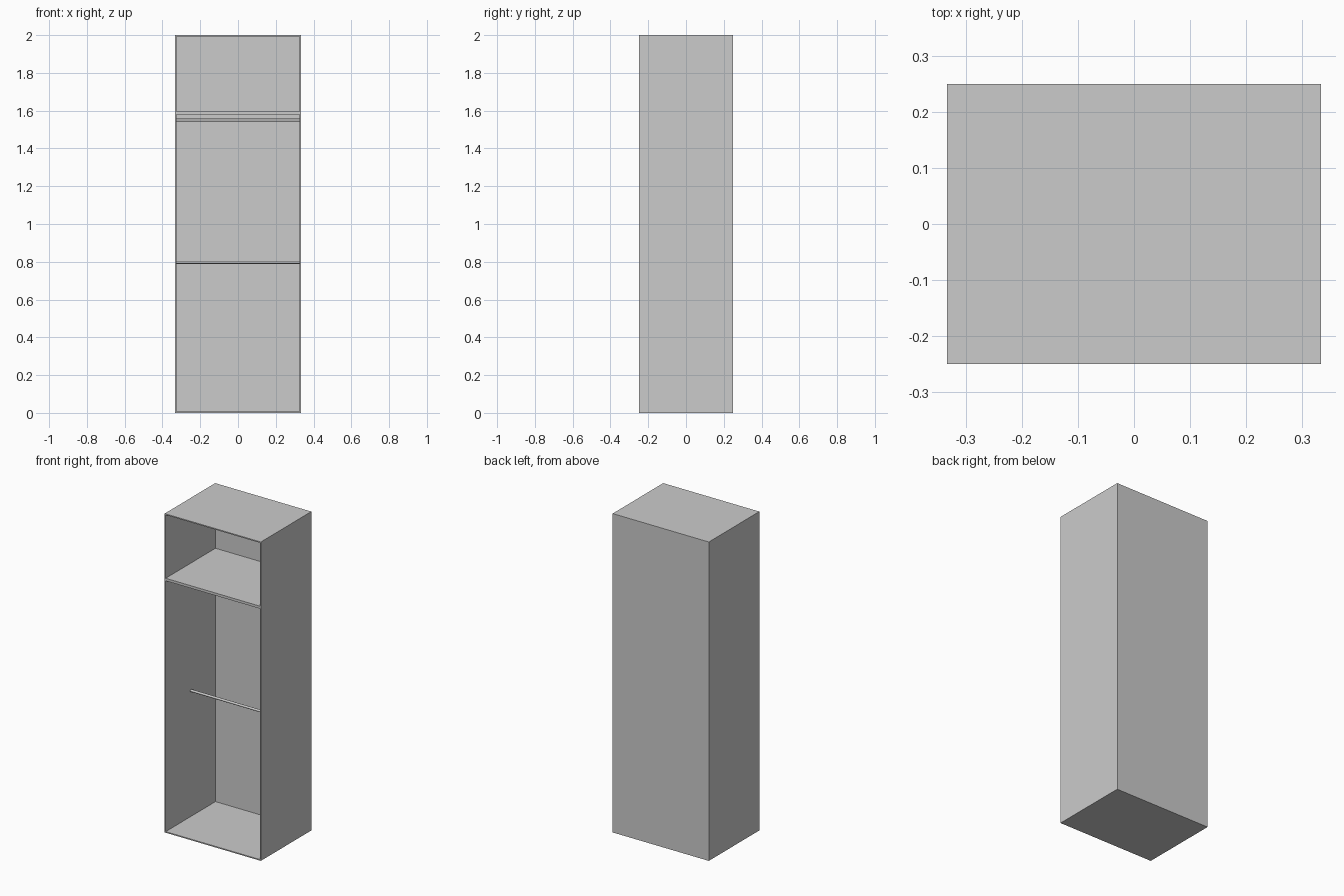
import bpy
import math

if "Cube" in bpy.data.objects:
    bpy.data.objects.remove(bpy.data.objects["Cube"])

W, D, H = 0.667, 0.5, 2.0   # overall size
T = 0.007                   # panel thickness


def box(name, x0, x1, y0, y1, z0, z1):
    bpy.ops.mesh.primitive_cube_add(
        size=1, location=((x0 + x1) / 2, (y0 + y1) / 2, (z0 + z1) / 2))
    ob = bpy.context.object
    ob.name = name
    ob.scale = (x1 - x0, y1 - y0, z1 - z0)
    bpy.ops.object.transform_apply(location=False, rotation=False, scale=True)
    return ob


def rod(name, z, radius):
    bpy.ops.mesh.primitive_cylinder_add(
        vertices=24, radius=radius, depth=W - 2 * T,
        location=(0, 0, z), rotation=(0, math.pi / 2, 0))
    bpy.context.object.name = name
    bpy.ops.object.shade_smooth_by_angle()


x, y = W / 2, D / 2
inner = x - T

# Carcass: sides, top, bottom and back; the front is open
box("left_side", -x, -inner, -y, y, 0, H)
box("right_side", inner, x, -y, y, 0, H)
box("bottom_panel", -inner, inner, -y, y, 0, T)
box("top_panel", -inner, inner, -y, y, H - T, H)
box("back_panel", -inner, inner, y - T, y, T, H - T)

# Upper shelf
box("shelf", -inner, inner, -y, y - T, 1.58, 1.596)

# Hanging rods
rod("upper_hanging_rod", 1.55, 0.0075)
rod("lower_hanging_rod", 0.797, 0.0075)
